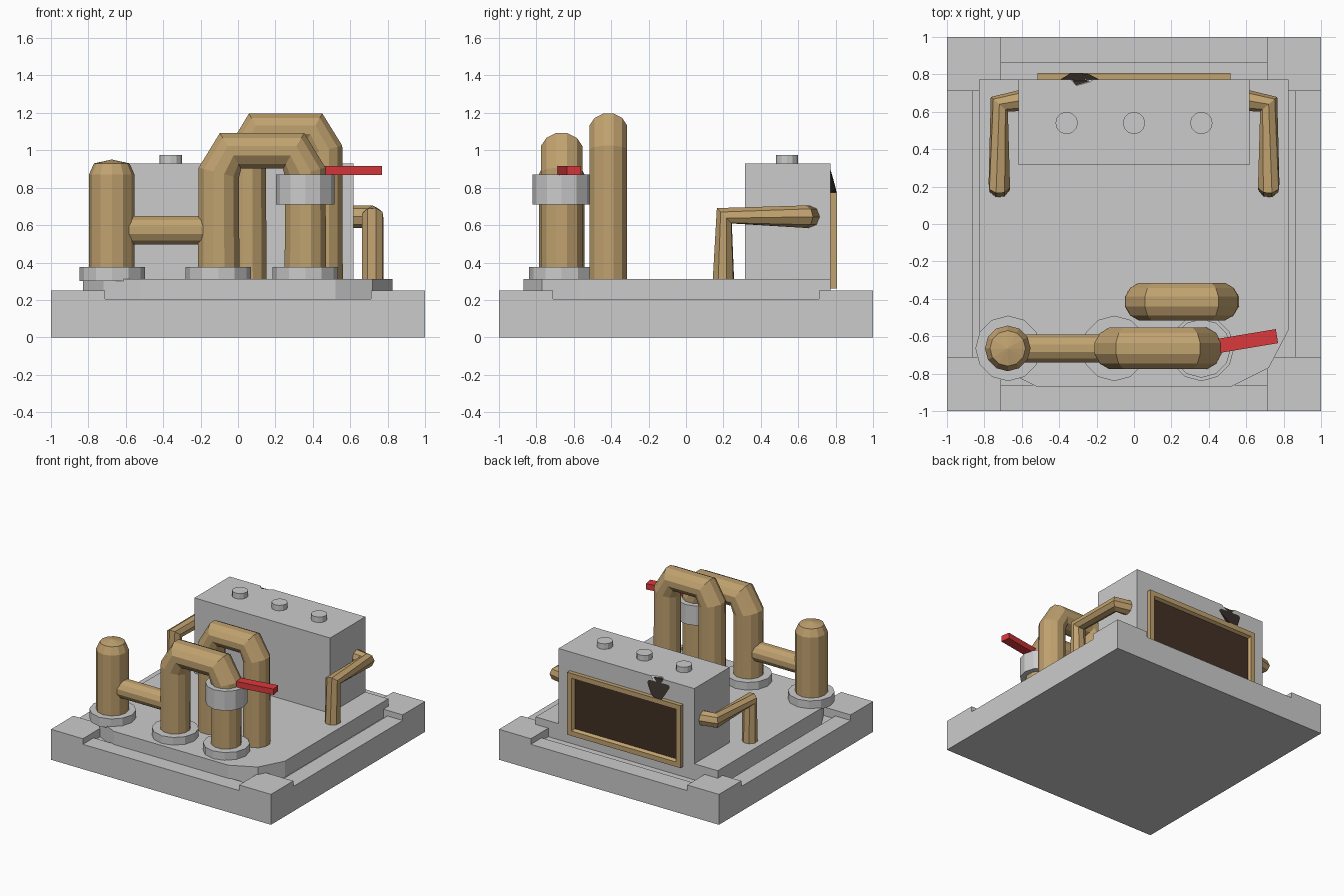
import bpy, bmesh, math
from mathutils import Vector, Matrix

if "Cube" in bpy.data.objects:
    bpy.data.objects.remove(bpy.data.objects["Cube"])


def material(name, rgb):
    m = bpy.data.materials.new(name)
    m.diffuse_color = (*rgb, 1)
    m.use_nodes = True
    m.node_tree.nodes["Principled BSDF"].inputs["Base Color"].default_value = m.diffuse_color
    return m


BRASS = material("brass", (0.53, 0.36, 0.16))
BROWN = material("dark_brown", (0.055, 0.03, 0.018))
BLACK = material("soot", (0.04, 0.03, 0.025))
RED = material("red", (0.70, 0.04, 0.045))


def finish(name, bm, mat=None):
    bmesh.ops.recalc_face_normals(bm, faces=bm.faces)
    me = bpy.data.meshes.new(name)
    bm.to_mesh(me)
    bm.free()
    ob = bpy.data.objects.new(name, me)
    bpy.context.collection.objects.link(ob)
    if mat:
        me.materials.append(mat)
    return ob


def box(name, lo, hi, mat=None):
    bm = bmesh.new()
    lo, hi = Vector(lo), Vector(hi)
    bmesh.ops.create_cube(bm, size=1, matrix=Matrix.Translation((lo + hi) / 2)
                          @ Matrix.Diagonal((*(hi - lo), 1)))
    return finish(name, bm, mat)


def hull(name, pts, mat=None):
    bm = bmesh.new()
    for p in pts:
        bm.verts.new(p)
    bmesh.ops.convex_hull(bm, input=bm.verts)
    return finish(name, bm, mat)


def cut(target, cutter):
    mod = target.modifiers.new("cut", 'BOOLEAN')
    mod.operation, mod.solver, mod.object = 'DIFFERENCE', 'EXACT', cutter
    cutter.hide_render = True
    cutter.hide_set(True)


def skin(name, rings, mat):
    bm = bmesh.new()
    loops = [[bm.verts.new(p) for p in r] for r in rings]
    n = len(loops[0])
    for a, b in zip(loops, loops[1:]):
        for i in range(n):
            j = (i + 1) % n
            bm.faces.new((a[i], a[j], b[j], b[i]))
    bm.faces.new(loops[0])
    bm.faces.new(loops[-1])
    return finish(name, bm, mat)


def lathe(name, x, y, profile, mat=None, n=12):
    rings = [[(x + r * math.cos(2 * math.pi * i / n), y + r * math.sin(2 * math.pi * i / n), z)
              for i in range(n)] for r, z in profile]
    return skin(name, rings, mat)


def pipe(name, path, r, n=12):
    # sweep a ring along the path, tilted to the bisector at each bend
    pts = [Vector(p) for p in path]
    dirs = [(b - a).normalized() for a, b in zip(pts, pts[1:])]
    tans = [dirs[0]] + [(a + b).normalized() for a, b in zip(dirs, dirs[1:])] + [dirs[-1]]
    u = tans[0].orthogonal().normalized()
    rings, prev = [], tans[0]
    for p, t in zip(pts, tans):
        u = prev.rotation_difference(t) @ u
        v = t.cross(u)
        rings.append([p + r * (math.cos(a) * u + math.sin(a) * v)
                      for a in (2 * math.pi * i / n for i in range(n))])
        prev = t
    return skin(name, rings, BRASS)


# Base slab with raised corners, low rims and a shallow inner pan
base = box("base", (-1, -1, 0), (1, 1, 0.25))
for k, (sx, sy, z) in enumerate([(1.2, 0.71, 0.204), (0.71, 1.2, 0.204),
                                 (0.86, 0.71, 0.18), (0.71, 0.86, 0.18)]):
    cut(base, box(f"base_cutter_{k}", (-sx, -sy, z), (sx, sy, 0.4 + 0.01 * k)))

# Platform with chamfered front corners
outline = [(-0.83, 0.773), (0.825, 0.773), (0.825, -0.57), (0.72, -0.77), (0.52, -0.87),
           (-0.52, -0.87), (-0.72, -0.77), (-0.83, -0.57)]
skin("platform", [[(x, y, z) for x, y in outline] for z in (0.15, 0.312)], None)

# Housing with a broken rear top edge
housing = box("housing", (-0.617, 0.315, 0.30), (0.617, 0.773, 0.93))
cut(housing, hull("housing_cutter", [(-0.42, 0.85, 0.96), (-0.17, 0.85, 0.96), (-0.31, 0.72, 0.96),
                                     (-0.22, 0.745, 0.96), (-0.30, 0.85, 0.76), (-0.19, 0.85, 0.87)]))
hull("broken_edge", [(-0.40, 0.765, 0.925), (-0.20, 0.765, 0.92), (-0.31, 0.737, 0.925),
                     (-0.39, 0.775, 0.87), (-0.19, 0.775, 0.87), (-0.24, 0.80, 0.80),
                     (-0.34, 0.805, 0.775), (-0.29, 0.805, 0.765), (-0.30, 0.76, 0.76)], BLACK)
for k in (-1, 0, 1):
    lathe(f"housing_bolt_{k + 2}", 0.36 * k, 0.54, [(0.06, 0.92), (0.06, 0.975)])

# Rear frame with recessed dark panel
panel_y, x0, x1, z0, z1 = 0.78, -0.515, 0.515, 0.262, 0.775


def rect(inset, y):
    return [(x0 + inset, y, z0 + inset), (x1 - inset, y, z0 + inset),
            (x1 - inset, y, z1 - inset), (x0 + inset, y, z1 - inset)]


skin("panel_frame", [rect(0, 0.76), rect(0, 0.807), rect(0.04, 0.807), rect(0.055, panel_y)], BRASS)
box("dark_panel", (x0 + 0.053, 0.77, z0 + 0.053), (x1 - 0.053, panel_y + 0.003, z1 - 0.053), BROWN)

# Side pipes from housing to platform
for side, s in (("left", -1), ("right", 1)):
    pipe(f"{side}_side_pipe", [(0.57 * s, 0.665, 0.645), (0.72 * s, 0.64, 0.645),
                               (0.72 * s, 0.205, 0.65), (0.72 * s, 0.2, 0.30)], 0.06, 8)

# Front pipe group
Y = -0.665
lathe("capped_pipe", -0.675, Y, [(0.122, 0.30), (0.122, 0.87), (0.095, 0.93), (0.004, 0.95)], BRASS)
pipe("link_pipe", [(-0.67, Y, 0.573), (-0.10, Y, 0.573)], 0.078)
pipe("front_arch_pipe", [(-0.103, Y, 0.30), (-0.103, Y, 0.88), (-0.04, Y, 0.997),
                         (0.297, Y, 0.997), (0.36, Y, 0.88), (0.36, Y, 0.30)], 0.115)
for k, x in enumerate((-0.673, -0.105, 0.36)):
    lathe(f"pipe_flange_{k + 1}", x, Y, [(0.175, 0.30), (0.175, 0.375)])
lathe("valve_collar", 0.36, Y, [(0.157, 0.71), (0.157, 0.87)])

# Rear arch pipe
pipe("rear_arch_pipe", [(0.052, -0.415, 0.30), (0.052, -0.415, 1.0), (0.11, -0.415, 1.11),
                        (0.40, -0.415, 1.11), (0.46, -0.415, 1.0), (0.46, -0.415, 0.30)], 0.104)

# Red valve lever
lever = box("valve_lever", (0, -0.038, 0.867), (0.41, 0.038, 0.915), RED)
lever.location = (0.36, -0.667, 0)
lever.rotation_euler.z = math.radians(9.5)
